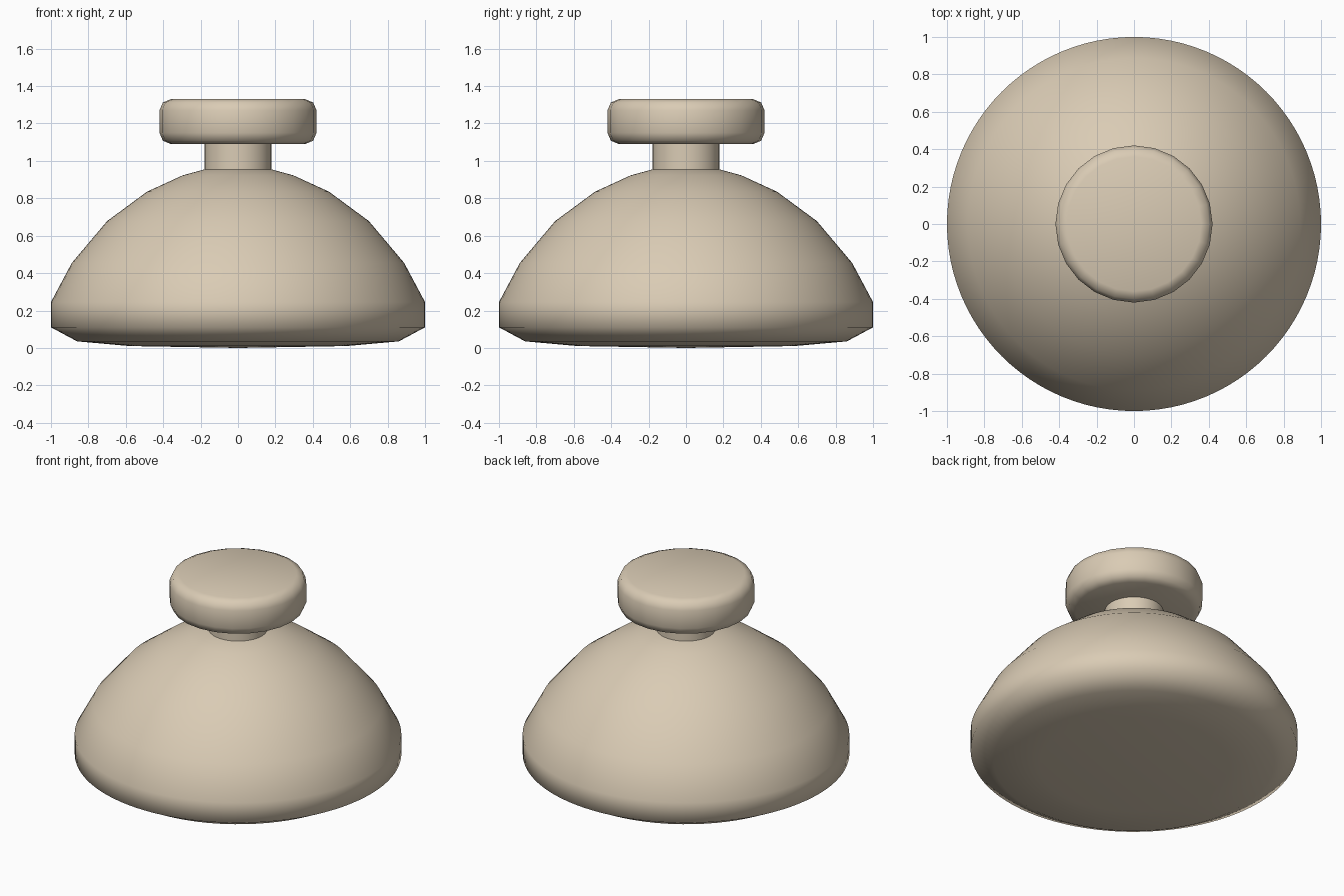
import bpy
import math
from mathutils import Matrix, Vector
import bmesh

cube = bpy.data.objects.get("Cube")
if cube:
    bpy.data.objects.remove(cube, do_unlink=True)

# Single warm beige finish
beige = bpy.data.materials.new("warm_beige")
beige.use_nodes = True
colour = (0.70, 0.60, 0.46, 1.0)
beige.diffuse_color = colour
beige.node_tree.nodes["Principled BSDF"].inputs["Base Color"].default_value = colour


def lathe(name, profile, sides):
    """Revolve (radius, height) points about the z axis."""
    bm = bmesh.new()
    verts = [bm.verts.new((r, 0, z)) for r, z in profile]
    edges = [bm.edges.new(pair) for pair in zip(verts, verts[1:])]
    bmesh.ops.spin(bm, geom=verts + edges, cent=(0, 0, 0), axis=(0, 0, 1),
                   angle=math.tau, steps=sides, use_merge=True)
    bmesh.ops.remove_doubles(bm, verts=bm.verts, dist=0.0005)
    bmesh.ops.recalc_face_normals(bm, faces=bm.faces)
    mesh = bpy.data.meshes.new(name)
    bm.to_mesh(mesh)
    bm.free()
    mesh.materials.append(beige)
    obj = bpy.data.objects.new(name, mesh)
    bpy.context.collection.objects.link(obj)
    bpy.ops.object.select_all(action="DESELECT")
    obj.select_set(True)
    bpy.context.view_layer.objects.active = obj
    bpy.ops.object.shade_smooth_by_angle(angle=math.radians(62))
    return obj


# Domed body with a rounded lower rim and slightly convex underside
lathe("dome_body", [(0, 0), (0.58, 0.01), (0.86, 0.035), (1, 0.11), (1, 0.245),
                    (0.888, 0.455), (0.70, 0.678), (0.487, 0.835),
                    (0.295, 0.923), (0.17, 0.957), (0, 0.965)], 96)

# Short neck, embedded in the dome and the knob
lathe("neck", [(0, 0.93), (0.18, 0.93), (0.18, 1.11), (0, 1.11)], 32)

# Flat round knob with softened edges
lathe("knob", [(0, 1.09), (0.36, 1.09), (0.402, 1.108), (0.42, 1.15),
               (0.42, 1.27), (0.402, 1.312), (0.36, 1.33), (0, 1.33)], 24)
